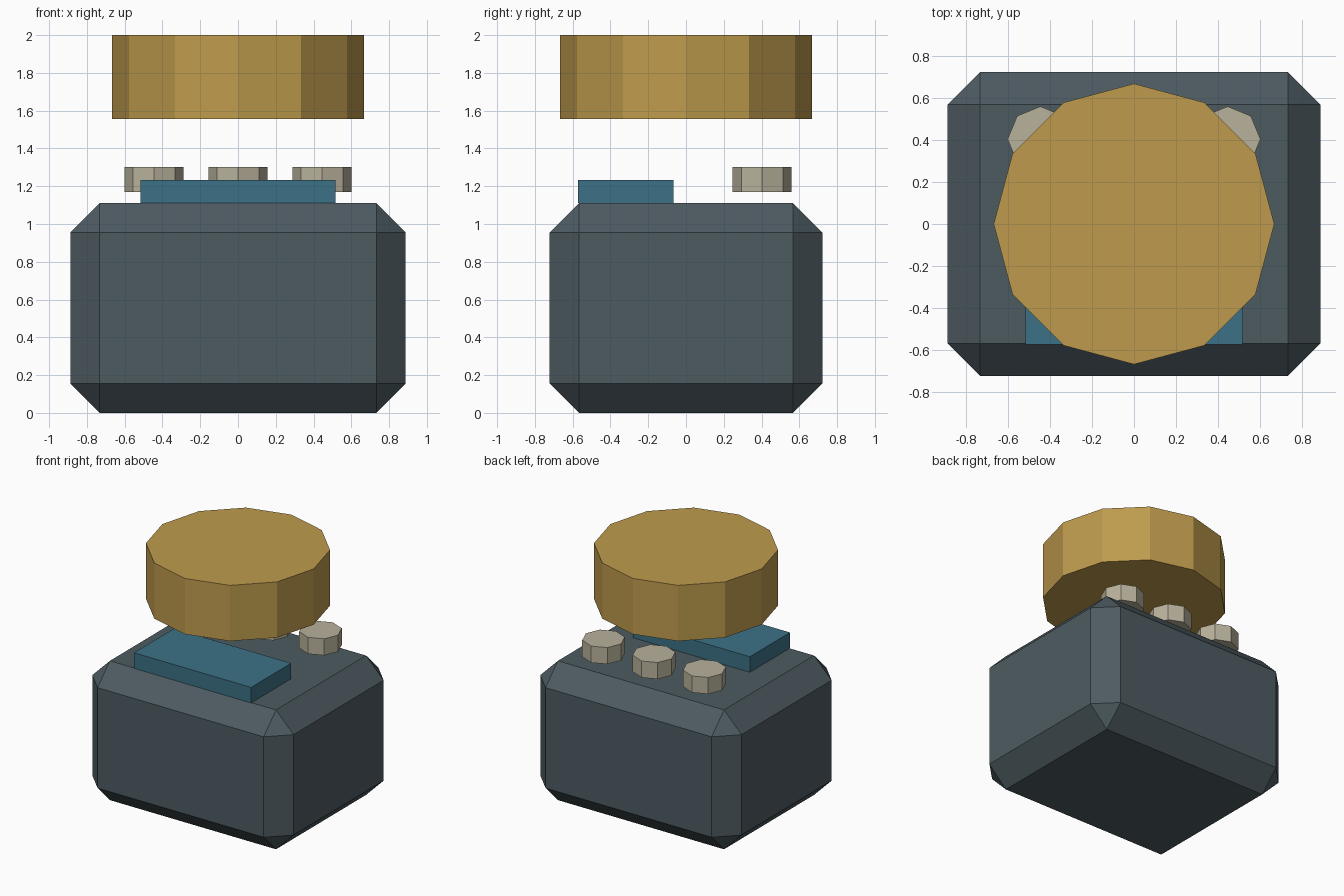
import bpy, bmesh
from mathutils import Matrix

if "Cube" in bpy.data.objects:
    bpy.data.objects.remove(bpy.data.objects["Cube"])


def material(name, rgb):
    mat = bpy.data.materials.new(name)
    mat.diffuse_color = (*rgb, 1.0)
    mat.use_nodes = True
    mat.node_tree.nodes["Principled BSDF"].inputs["Base Color"].default_value = mat.diffuse_color
    return mat


def add_object(name, bm, location, mat):
    bmesh.ops.recalc_face_normals(bm, faces=bm.faces)
    mesh = bpy.data.meshes.new(name)
    bm.to_mesh(mesh)
    bm.free()
    mesh.materials.append(mat)
    obj = bpy.data.objects.new(name, mesh)
    obj.location = location
    bpy.context.collection.objects.link(obj)
    return obj


def box(name, size, location, mat, chamfer=0.0):
    bm = bmesh.new()
    bmesh.ops.create_cube(bm, size=1, matrix=Matrix.Diagonal((*size, 1)))
    if chamfer:
        bmesh.ops.bevel(bm, geom=bm.edges[:], offset=chamfer,
                        offset_type='OFFSET', segments=1, affect='EDGES')
    return add_object(name, bm, location, mat)


def prism(name, sides, radius, height, location, mat):
    bm = bmesh.new()
    bmesh.ops.create_cone(bm, cap_ends=True, segments=sides, radius1=radius,
                          radius2=radius, depth=height)
    return add_object(name, bm, location, mat)


slate = material("slate", (0.075, 0.105, 0.12))
teal = material("teal", (0.045, 0.165, 0.24))
stone = material("stone", (0.48, 0.44, 0.33))
gold = material("gold", (0.52, 0.33, 0.075))

# Chamfered main body
box("body", (1.774, 1.444, 1.11), (0, 0, 0.555), slate, chamfer=0.155)

# Raised panel towards the front of the top
box("top_panel", (1.032, 0.505, 0.124), (0, -0.32, 1.172), teal)

# Row of octagonal buttons hovering along the back of the top
for i, x in enumerate((-0.445, 0, 0.445)):
    prism(f"button_{i + 1}", 8, 0.156, 0.132, (x, 0.403, 1.235), stone)

# Large twelve-sided dial floating above
prism("dial", 12, 0.667, 0.444, (0, 0, 1.778), gold)
